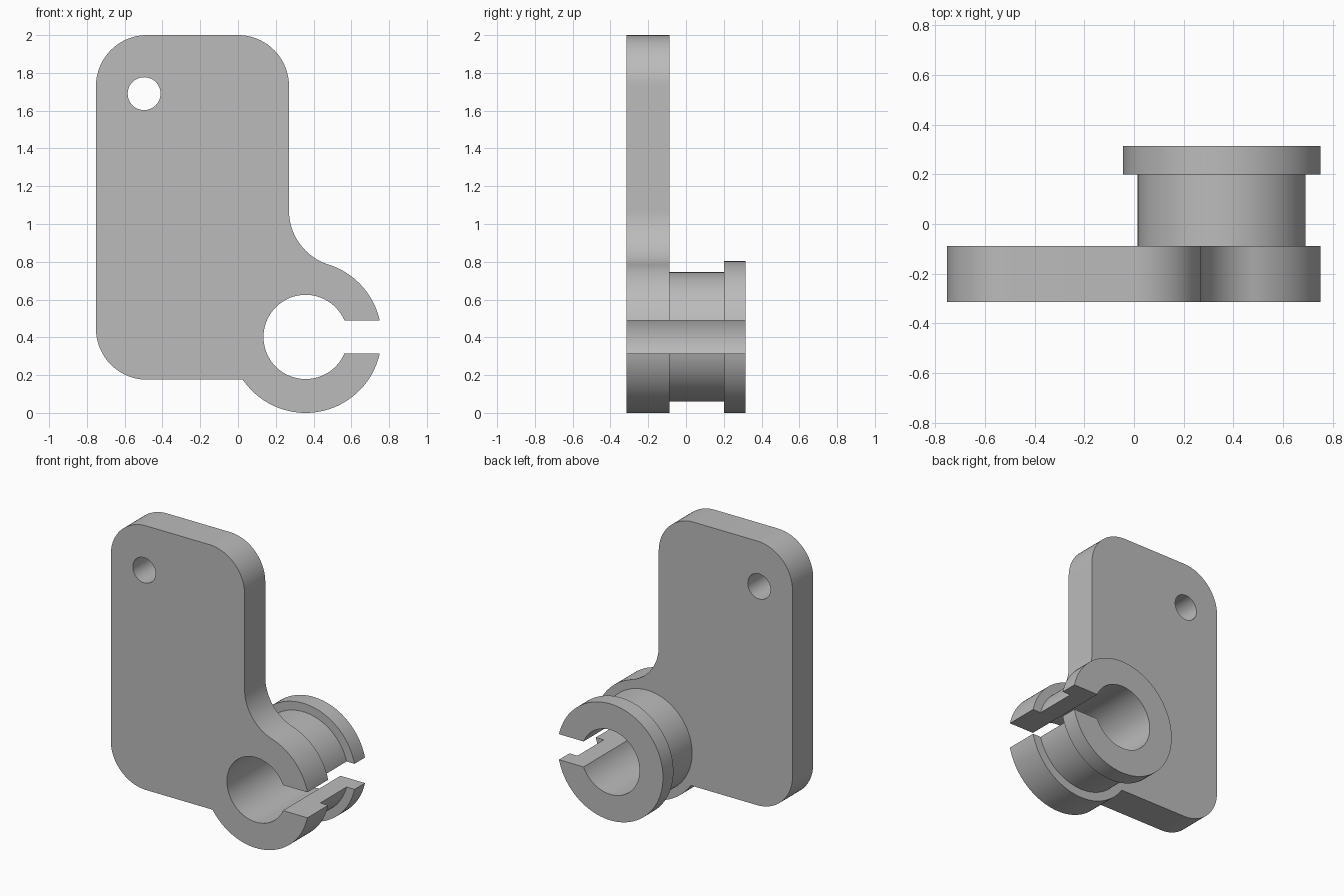
import bpy, bmesh
from math import sin, cos, asin, atan2, pi, sqrt, radians

cube = bpy.data.objects.get("Cube")
if cube:
    bpy.data.objects.remove(cube, do_unlink=True)

grey = bpy.data.materials.new("plain_grey")
grey.use_nodes = True
GREY = (0.5, 0.5, 0.5, 1)
grey.diffuse_color = GREY
grey.node_tree.nodes["Principled BSDF"].inputs["Base Color"].default_value = GREY

# Shared dimensions of the split clamp ring
CX, CZ = 0.358, 0.402
OUTER, WAIST, BORE = 0.402, 0.343, 0.223
SLOT = 0.088


def arc(cx, cz, r, a, b, n=32):
    """Points on a circle in the XZ plane from angle a to angle b."""
    return [(cx + r * cos(a + (b - a) * i / n), cz + r * sin(a + (b - a) * i / n))
            for i in range(n + 1)]


def bore_arc():
    """Inner edge of the ring, from the lower slot lip round to the upper one."""
    a = asin(SLOT / BORE)
    return arc(CX, CZ, BORE, 2 * pi - a, a, 64)


def extrude_profile(name, loops, y0, y1):
    """Fill closed XZ loops (later ones are holes) and extrude them along Y."""
    bm = bmesh.new()
    for pts in loops:
        vs = [bm.verts.new((x, y0, z)) for x, z in pts]
        for i, v in enumerate(vs):
            bm.edges.new((v, vs[(i + 1) % len(vs)]))
    bmesh.ops.triangle_fill(bm, use_beauty=True, edges=bm.edges[:])
    top = bmesh.ops.extrude_face_region(bm, geom=bm.faces[:], use_keep_orig=True)
    moved = [g for g in top["geom"] if isinstance(g, bmesh.types.BMVert)]
    bmesh.ops.translate(bm, verts=moved, vec=(0, y1 - y0, 0))
    bmesh.ops.recalc_face_normals(bm, faces=bm.faces[:])
    mesh = bpy.data.meshes.new(name)
    bm.to_mesh(mesh)
    bm.free()
    mesh.materials.append(grey)
    obj = bpy.data.objects.new(name, mesh)
    bpy.context.collection.objects.link(obj)
    bpy.ops.object.select_all(action='DESELECT')
    obj.select_set(True)
    bpy.context.view_layer.objects.active = obj
    bpy.ops.object.shade_smooth_by_angle(angle=radians(30))


def split_ring(name, radius, y0, y1):
    a = asin(SLOT / radius)
    outline = arc(CX, CZ, radius, a, 2 * pi - a, 96) + bore_arc()
    extrude_profile(name, [outline], y0, y1)


# Mounting plate: rounded panel blended into the clamp ring by a fillet
LEFT, RIGHT, BOTTOM, TOP, R = -0.752, 0.27, 0.176, 2.0, 0.27
FILLET = 0.3
fx = RIGHT + FILLET
fz = CZ + sqrt((OUTER + FILLET) ** 2 - (fx - CX) ** 2)
blend = atan2(fz - CZ, fx - CX)
lip = asin(SLOT / OUTER)
foot = pi + asin((CZ - BOTTOM) / OUTER)

plate = arc(CX, CZ, OUTER, lip, blend)
plate += arc(fx, fz, FILLET, blend + pi, pi)[1:]
plate += arc(RIGHT - R, TOP - R, R, 0, pi / 2)
plate += arc(LEFT + R, TOP - R, R, pi / 2, pi)
plate += arc(LEFT + R, BOTTOM + R, R, pi, 1.5 * pi)
plate += arc(CX, CZ, OUTER, foot, 2 * pi - lip, 48)
plate += bore_arc()
screw_hole = arc(-0.497, 1.69, 0.087, 0, 2 * pi, 48)[:-1]
extrude_profile("mounting_plate", [plate, screw_hole], -0.314, -0.088)

# Clamp barrel and its end flange
split_ring("clamp_barrel", WAIST, -0.088, 0.2)
split_ring("clamp_flange", OUTER, 0.2, 0.314)
